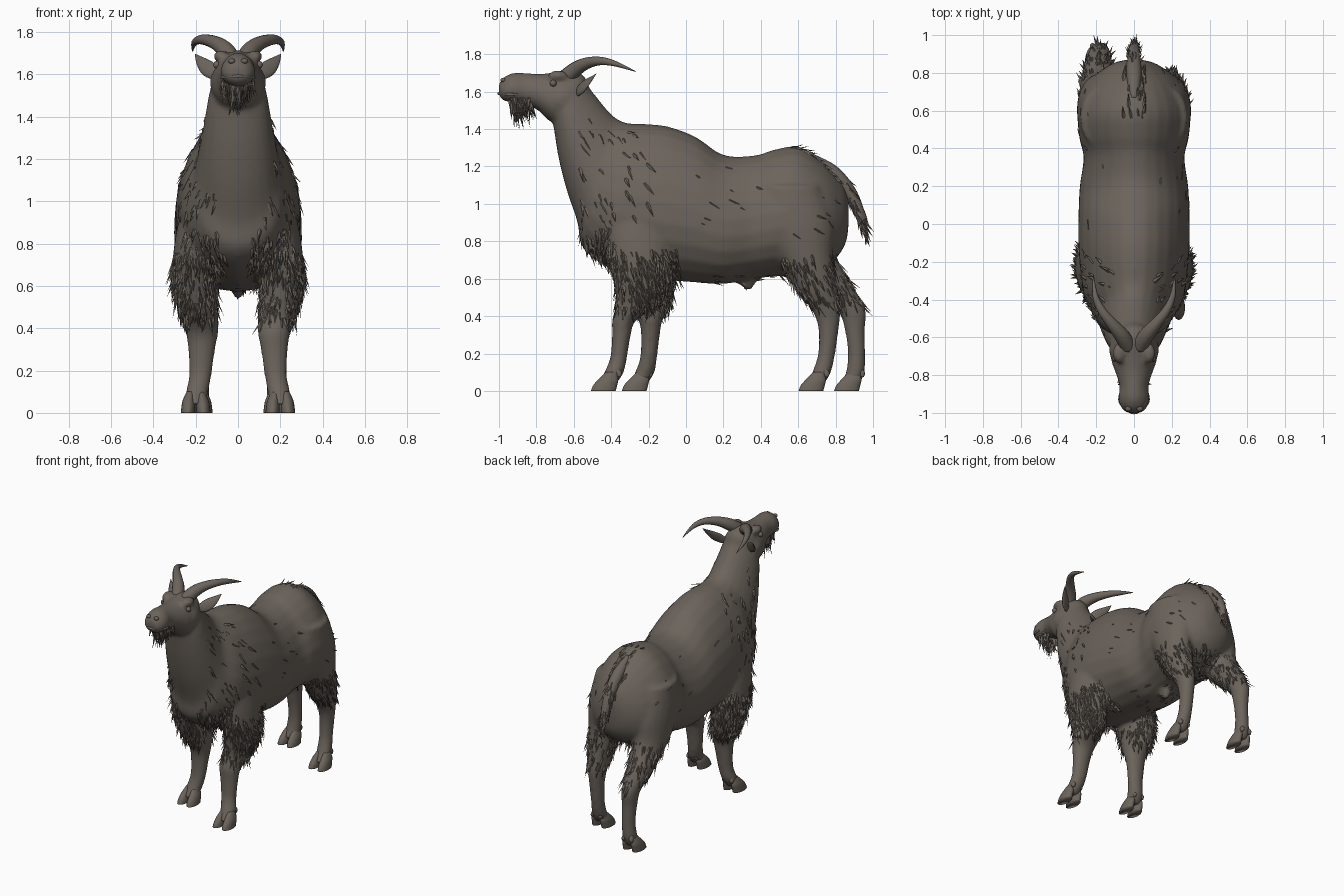
import bpy, bmesh, math, random
from mathutils import Vector

if "Cube" in bpy.data.objects:
    bpy.data.objects.remove(bpy.data.objects["Cube"])

random.seed(4)
coat = bpy.data.materials.new("grey brown coat")
coat.diffuse_color = (0.15, 0.127, 0.107, 1)
coat.use_nodes = True
coat.node_tree.nodes["Principled BSDF"].inputs["Base Color"].default_value = coat.diffuse_color


def finish(name, bm, smooth=True):
    bmesh.ops.recalc_face_normals(bm, faces=bm.faces)
    me = bpy.data.meshes.new(name)
    bm.to_mesh(me)
    bm.free()
    me.materials.append(coat)
    for p in me.polygons:
        p.use_smooth = smooth
    ob = bpy.data.objects.new(name, me)
    bpy.context.collection.objects.link(ob)
    return ob


def refine(rows, n=4):
    """Catmull-Rom interpolation of section rows."""
    out = []
    for i in range(len(rows) - 1):
        a, b = rows[max(i - 1, 0)], rows[i]
        c, d = rows[i + 1], rows[min(i + 2, len(rows) - 1)]
        for k in range(n):
            t = k / n
            out.append([0.5 * (2 * q + (r - p) * t + (2 * p - 5 * q + 4 * r - s) * t * t
                               + (3 * q - p - 3 * r + s) * t ** 3)
                        for p, q, r, s in zip(a, b, c, d)])
    return out + [list(rows[-1])]


def ring(c, u, v, pear=0.0, n=24):
    pts = []
    for k in range(n):
        a = 2 * math.pi * k / n
        pts.append(c + u * math.cos(a) * (1 - pear * math.sin(a)) + v * math.sin(a))
    return pts


def skin(bm, rings):
    loops = [[bm.verts.new(p) for p in r] for r in rings]
    n = len(loops[0])
    for a, b in zip(loops, loops[1:]):
        for k in range(n):
            bm.faces.new((a[k], a[(k + 1) % n], b[(k + 1) % n], b[k]))
    bm.faces.new(loops[0][::-1])
    bm.faces.new(loops[-1])


def profile_loft(bm, rows, pear):
    """Rows: top y, top z, bottom y, bottom z, half width."""
    skin(bm, [ring(Vector((0, (r[0] + r[2]) / 2, (r[1] + r[3]) / 2)), Vector((r[4], 0, 0)),
                   Vector((0, (r[0] - r[2]) / 2, (r[1] - r[3]) / 2)), pear)
              for r in refine(rows)])


def level_loft(bm, rows, n=4):
    """Rows: x, y, z, half width, half depth."""
    skin(bm, [ring(Vector(r[:3]), Vector((r[3], 0, 0)), Vector((0, r[4], 0)))
              for r in refine(rows, n)])


def tube(bm, rows, ref, flat=1.0):
    """Rows: x, y, z, radius; flat scales the thickness along the second axis."""
    rows = refine(rows, 5)
    rings = []
    for i, r in enumerate(rows):
        t = (Vector(rows[min(i + 1, len(rows) - 1)][:3]) - Vector(rows[max(i - 1, 0)][:3])).normalized()
        u = t.cross(Vector(ref)).normalized()
        rings.append(ring(Vector(r[:3]), u * r[3], t.cross(u) * r[3] * flat, n=14))
    skin(bm, rings)


def ball(bm, centre, radius, stretch=(1, 1, 1)):
    made = bmesh.ops.create_uvsphere(bm, u_segments=14, v_segments=8, radius=radius)["verts"]
    bmesh.ops.scale(bm, verts=made, vec=stretch)
    bmesh.ops.translate(bm, verts=made, vec=centre)


# torso and neck
bm = bmesh.new()
profile_loft(bm, [
    (.87, 1.02, .87, .90, .035), (.835, 1.11, .85, .78, .125), (.73, 1.225, .765, .68, .235),
    (.60, 1.305, .58, .62, .292), (.47, 1.29, .45, .61, .288), (.37, 1.26, .34, .595, .265),
    (.2, 1.262, .2, .572, .285), (.05, 1.36, .05, .58, .292), (-.1, 1.415, -.12, .595, .292),
    (-.22, 1.428, -.3, .625, .28), (-.3, 1.43, -.44, .675, .262), (-.36, 1.45, -.555, .77, .215),
    (-.41, 1.49, -.58, .90, .192), (-.46, 1.55, -.64, 1.08, .17), (-.50, 1.60, -.68, 1.24, .152),
    (-.53, 1.64, -.70, 1.36, .138), (-.55, 1.67, -.71, 1.44, .122), (-.58, 1.69, -.70, 1.5, .09)], .16)
# head: skull and jaw, then muzzle
profile_loft(bm, [
    (-.52, 1.63, -.54, 1.56, .04), (-.55, 1.69, -.6, 1.48, .10), (-.62, 1.715, -.68, 1.43, .122),
    (-.70, 1.705, -.74, 1.45, .12), (-.78, 1.695, -.79, 1.50, .098), (-.86, 1.70, -.86, 1.53, .076),
    (-.91, 1.702, -.91, 1.54, .082), (-.955, 1.69, -.95, 1.545, .077), (-.985, 1.665, -.98, 1.555, .06),
    (-1.002, 1.64, -.998, 1.575, .035)], .12)
for s in (1, -1):
    ball(bm, (.08 * s, -.685, 1.685), .036, (1, 1.5, .8))    # brow
    ball(bm, (.095 * s, -.66, 1.56), .055, (.7, 1.2, 1.2))   # cheek
# belly point
level_loft(bm, [(0, .3, .66, .08, .1), (0, .32, .59, .04, .06), (0, .335, .54, .012, .015)])

# legs: rows end with how far the left leg is swung back at that height
hind = [(.17, .56, 1.1, .11, .16, 0), (.18, .59, .9, .122, .2, 0), (.185, .635, .72, .11, .15, .02),
        (.19, .695, .55, .085, .115, .09), (.182, .75, .43, .06, .076, .135), (.18, .762, .33, .05, .054, .14),
        (.18, .752, .2, .045, .046, .16), (.185, .725, .1, .05, .05, .18), (.19, .69, .04, .05, .05, .19)]
fore = [(.16, -.25, 1.05, .09, .17, 0), (.188, -.25, .8, .113, .175, 0), (.205, -.235, .6, .105, .155, .02),
        (.185, -.255, .47, .092, .12, .06), (.17, -.33, .38, .077, .065, .14), (.172, -.345, .3, .064, .05, .155),
        (.178, -.36, .18, .053, .045, .16), (.193, -.385, .1, .053, .052, .165), (.2, -.42, .04, .05, .05, .165)]
feet = []
for leg in (hind, fore):
    for s in (1, -1):
        rows = [(x * s, y + (swing if s < 0 else 0), z, rx, ry) for x, y, z, rx, ry, swing in leg]
        level_loft(bm, rows)
        feet.append((rows[-1][0], rows[-1][1]))

# fuse into one continuous skin
body = finish("body", bm)
mod = body.modifiers.new("fuse", 'REMESH')
mod.mode = 'VOXEL'
mod.voxel_size = .014
mod = body.modifiers.new("soften", 'SMOOTH')
mod.factor = .5
mod.iterations = 5
dg = bpy.context.evaluated_depsgraph_get()
fused = bpy.data.meshes.new_from_object(body.evaluated_get(dg))
body.modifiers.clear()
body.data = fused
fused.materials.clear()
fused.materials.append(coat)
for p in fused.polygons:
    p.use_smooth = True
    p.material_index = 0

# cloven hooves and dewclaws
for i, (fx, fy) in enumerate(feet):
    bm = bmesh.new()
    for s in (1, -1):
        x = fx + s * .033
        level_loft(bm, [(x + s * .004, fy - .022, 0, .033, .066), (x + s * .002, fy - .012, .03, .032, .064),
                        (x, fy + .004, .06, .028, .054), (x - s * .008, fy + .02, .10, .018, .03)])
        level_loft(bm, [(x, fy + .062, .075, .008, .008), (x - s * .004, fy + .06, .095, .015, .018),
                        (x - s * .006, fy + .05, .125, .008, .01)])
    finish(("hind", "fore")[i // 2] + "_hoof_" + ("right", "left")[i % 2], bm)

# horns, ears, eyes
for s, side in ((1, "right"), (-1, "left")):
    bm = bmesh.new()
    tube(bm, [(.03 * s, -.65, 1.67, .044), (.065 * s, -.59, 1.72, .04), (.115 * s, -.53, 1.752, .031),
              (.17 * s, -.46, 1.764, .023), (.205 * s, -.38, 1.75, .015), (.215 * s, -.27, 1.708, .002)], (0, 0, 1))
    finish("horn_" + side, bm)
    bm = bmesh.new()
    tube(bm, [(.085 * s, -.585, 1.595, .02), (.115 * s, -.57, 1.608, .033), (.145 * s, -.545, 1.63, .038),
              (.175 * s, -.515, 1.66, .025), (.203 * s, -.48, 1.695, .002)], (0, 1, 0), .3)
    finish("ear_" + side, bm)
    bm = bmesh.new()
    ball(bm, (.1 * s, -.71, 1.645), .018)
    finish("eye_" + side, bm)

# nostrils and mouth line as small raised lips
bm = bmesh.new()
for s in (1, -1):
    ball(bm, (.03 * s, -.978, 1.662), .018, (1, .8, .7))
tube(bm, [(-.074, -.90, 1.585, .006), (-.07, -.95, 1.585, .008), (0, -1.0, 1.59, .008),
          (.07, -.95, 1.585, .008), (.074, -.90, 1.585, .006)], (0, 0, 1))
finish("nose_and_lip", bm)

# tail
bm = bmesh.new()
tube(bm, [(0, .66, 1.255, .02), (0, .78, 1.17, .04), (0, .87, 1.07, .036), (0, .92, .97, .03),
          (0, .945, .89, .02), (0, .96, .82, .002)], (1, 0, 0))
tail = finish("tail", bm)


def fur(name, source, rule, count, length, width, lift, flow=(0, .4, -1)):
    """Scatter thin spikes lying along the hair direction over one region."""
    flow = Vector(flow)
    spots = [p for p in source.data.polygons if rule(abs(p.center.x), p.center.y, p.center.z)]
    bm = bmesh.new()
    for p in random.choices(spots, k=count if spots else 0):
        n = p.normal
        jitter = Vector([random.uniform(-.25, .25) for _ in range(3)])
        d = (flow - n * flow.dot(n) + n * lift + jitter).normalized()
        side = n.cross(d).normalized() * width
        low = p.center - n * .006
        tip = bm.verts.new(p.center + d * length * random.uniform(.5, 1.2))
        base = [bm.verts.new(q) for q in (low - side, low + side, p.center + n * width * .3)]
        for k in range(3):
            bm.faces.new((base[k], base[(k + 1) % 3], tip))
    finish(name, bm, False)


# shaggy regions
fur("foreleg_fur", body, lambda x, y, z: -.43 < y < -.04 and .43 < z < .76 and x > .1, 750, .08, .010, .22, (0, .2, -1))
fur("chest_fur", body, lambda x, y, z: y < -.38 and .66 < z < .88 and x > .06, 130, .075, .012, .22, (0, 0, -1))
fur("hind_fur", body, lambda x, y, z: y > .5 and .45 < z < .74, 420, .08, .010, .15)
fur("neck_fur", body, lambda x, y, z: -.6 < y < -.2 and .9 < z < 1.5 and x > .1, 90, .08, .014, .14, (0, .5, -1))
fur("back_fur", body, lambda x, y, z: y > .55 and z > 1.12 and x < .06, 35, .08, .012, .14, (0, 1, -.4))
fur("flank_fur", body, lambda x, y, z: -.2 < y < .8 and .8 < z < 1.2, 25, .06, .01, .08, (0, 1, -.4))
fur("belly_fur", body, lambda x, y, z: 0 < y < .5 and z < .62, 30, .05, .012, .08, (0, 1, -.3))
fur("tail_fur", tail, lambda x, y, z: z < 1.18, 100, .075, .009, .12, (0, .5, -1))
fur("beard", body, lambda x, y, z: -.95 < y < -.83 and z < 1.57, 120, .09, .011, .6, (0, .1, -1))
fur("beard_tip", body, lambda x, y, z: -.93 < y < -.87 and z < 1.56 and x < .04, 40, .13, .012, .8, (0, .1, -1))
